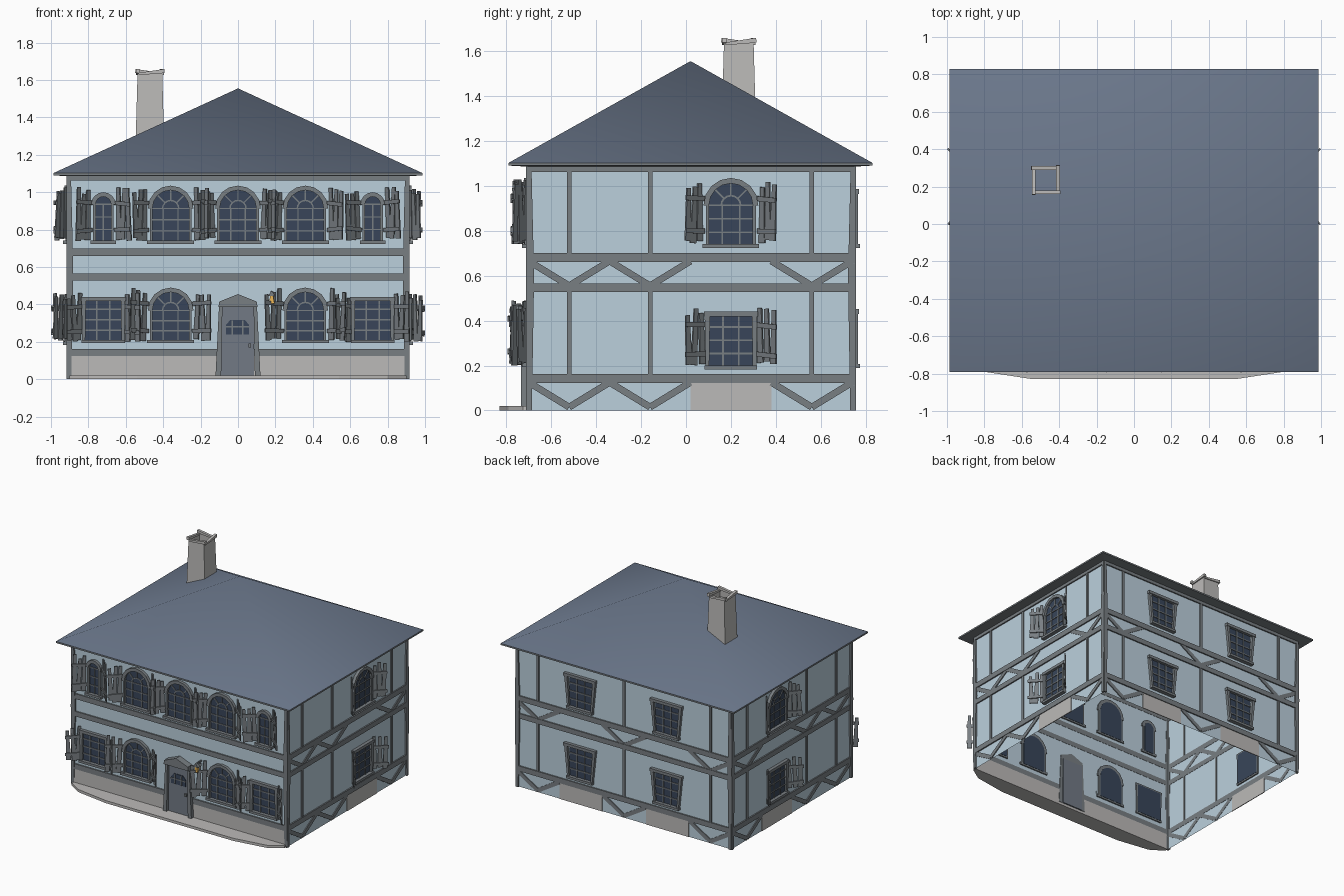
import bpy, bmesh, math, random
from mathutils import Matrix, Vector

if "Cube" in bpy.data.objects:
    bpy.data.objects.remove(bpy.data.objects["Cube"])

random.seed(4)
COL = {"wall": (.50, .63, .72, 1), "beam": (.19, .21, .225, 1), "glass": (.04, .06, .10, 1),
       "roof": (.15, .19, .265, 1), "stone": (.50, .49, .48, 1), "door": (.17, .195, .235, 1),
       "lamp": (.85, .48, .10, 1)}
MATS = {}
for n, c in COL.items():
    MATS[n] = bpy.data.materials.new(n)
    MATS[n].diffuse_color = c
parts = {}


def get(name, mat):
    return parts.setdefault(name, (bmesh.new(), mat))[0]


def frame(u, out, origin):
    """Facade frame: local x runs along the wall, y points outward, z is up."""
    m = Matrix((u, out, (0, 0, 1))).transposed().to_4x4()
    m.translation = origin
    return m


FRONT = frame((1, 0, 0), (0, -1, 0), (0, -.70, 0))
BACK = frame((1, 0, 0), (0, 1, 0), (0, .745, 0))
RIGHT = frame((0, 1, 0), (1, 0, 0), (.905, 0, 0))
LEFT = frame((0, 1, 0), (-1, 0, 0), (-.905, 0, 0))


def prism(name, mat, M, pts, d0, d1):
    bm = get(name, mat)
    a = [bm.verts.new(M @ Vector((u, d0, v))) for u, v in pts]
    b = [bm.verts.new(M @ Vector((u, d1, v))) for u, v in pts]
    bm.faces.new(a)
    bm.faces.new(b[::-1])
    for i in range(len(pts)):
        j = (i + 1) % len(pts)
        bm.faces.new((a[i], a[j], b[j], b[i]))


def rect(name, mat, M, u0, u1, v0, v1, d0, d1):
    prism(name, mat, M, [(u0, v0), (u1, v0), (u1, v1), (u0, v1)], d0, d1)


def bar(name, mat, M, a, b, w0, d0, d1, w1=None):
    a, b = Vector(a), Vector(b)
    t = (b - a).normalized()
    n = Vector((-t.y, t.x)) / 2
    w1 = w0 if w1 is None else w1
    prism(name, mat, M, [a - n * w0, b - n * w1, b + n * w1, a + n * w0], d0, d1)


def arc(u, v, r, k=8):
    return [(u + r * math.cos(math.pi * i / k), v + r * math.sin(math.pi * i / k)) for i in range(k + 1)]


def arch(M, u, v, r0, r1, d0, d1):
    p, q = arc(u, v, r0), arc(u, v, r1)
    for i in range(8):
        prism("window_frames", "beam", M, [p[i], p[i + 1], q[i + 1], q[i]], d0, d1)


# Shutters: ragged leaning planks with two battens, swung out from the wall
def shutters(M, u, half, v0, h, w=.12):
    for s in (-1, 1):
        a = math.radians(41)
        F = M @ Matrix.Translation((u + s * (half + .005), .004, 0)) @ Matrix(
            ((s * math.cos(a), -s * math.sin(a), 0, 0), (math.sin(a), math.cos(a), 0, 0), (0, 0, 1, 0), (0, 0, 0, 1)))
        for k in range(3):
            c = w * (k + .5) / 3
            j = random.uniform(-.008, .008)
            bar("shutter_planks", "beam", F, (c - j, v0 + random.uniform(0, .02)),
                (c + j, v0 + h - random.uniform(0, .04)), .034, -.004, .004, .022)
        for f in (.2, .7):
            bar("shutter_battens", "beam", F, (-.005, v0 + h * f),
                (w + .003, v0 + h * f + random.uniform(-.012, .012)), .022, .004, .012)


def arched_window(M, u, v0, r, h):
    s = v0 + h - r
    ri = r - .024
    prism("window_panes", "glass", M, [(u - ri, v0), (u + ri, v0)] + arc(u, s, ri), -.012, .004)
    arch(M, u, s, ri, r, -.01, .022)
    for k in (-1, 1):
        rect("window_frames", "beam", M, u + k * (ri + .006) - .007, u + k * (ri + .006) + .007, v0, s, -.01, .018)
    rect("window_sills", "beam", M, u - r - .004, u + r + .004, v0 - .012, v0 + .006, -.01, .03)
    # glazing bars: grid below, fan above
    for k in ((-1, 1) if r > .1 else (0,)):
        bar("glazing_bars", "beam", M, (u + k * ri * .4, v0), (u + k * ri * .4, s), .007, 0, .01)
    for f in (.33, .66, 1):
        z = v0 + (s - v0) * f
        bar("glazing_bars", "beam", M, (u - ri, z), (u + ri, z), .007, 0, .01)
    if r > .1:
        arch(M, u, s, ri * .4, ri * .48, 0, .01)
        for d in (45, 90, 135):
            c, t = math.cos(math.radians(d)), math.sin(math.radians(d))
            bar("glazing_bars", "beam", M, (u + c * ri * .45, s + t * ri * .45), (u + c * ri, s + t * ri), .007, 0, .01)


def square_window(M, u, v0, half, h, flare=0):
    t = half + flare
    prism("window_panes", "glass", M, [(u - half, v0), (u + half, v0), (u + half, v0 + h), (u - half, v0 + h)], -.012, .004)
    for k in (-1, 1):
        bar("window_frames", "beam", M, (u + k * half, v0), (u + k * t, v0 + h), .016, -.01, .02, .024)
        bar("glazing_bars", "beam", M, (u + k * half / 3, v0), (u + k * half / 3, v0 + h), .008, 0, .01)
    bar("window_frames", "beam", M, (u - t - .015, v0 + h), (u + t + .015, v0 + h), .022, -.01, .025)
    rect("window_sills", "beam", M, u - half - .012, u + half + .012, v0 - .012, v0 + .006, -.01, .03)
    for f in (.25, .5, .75):
        bar("glazing_bars", "beam", M, (u - half, v0 + h * f), (u + half, v0 + h * f), .008, 0, .01)


# Walls: open four-sided shell
bm = get("walls", "wall")
ring = [(-.905, -.70), (.905, -.70), (.905, .745), (-.905, .745)]
lo, hi = [[bm.verts.new((x, y, z)) for x, y in ring] for z in (0, 1.1)]
for i in range(4):
    bm.faces.new((lo[i], lo[(i + 1) % 4], hi[(i + 1) % 4], hi[i]))

# Roof pyramid and eaves board
edge = [(-.987, -.79), (.987, -.79), (.987, .83), (-.987, .83)]
bm = get("roof", "roof")
apex = bm.verts.new((0, .02, 1.555))
base = [bm.verts.new((x, y, 1.102)) for x, y in edge]
for i in range(4):
    bm.faces.new((base[i], base[(i + 1) % 4], apex)).smooth = True
bm = get("eaves", "beam")
loops = [[bm.verts.new((x, y, z)) for x, y in r] for r, z in ((edge, 1.102), (edge, 1.09), (ring, 1.085))]
for a, b in zip(loops, loops[1:]):
    for i in range(4):
        bm.faces.new((a[i], a[(i + 1) % 4], b[(i + 1) % 4], b[i]))

# Timber bands and corner posts on every side
for M, u0, u1 in ((FRONT, -.905, .905), (BACK, -.905, .905), (RIGHT, -.70, .745), (LEFT, -.70, .745)):
    for v0, v1 in ((.123, .163), (.527, .565), (.66, .70), (1.062, 1.095)):
        rect("timber_bands", "beam", M, u0, u1, v0, v1, -.002, .01)
    for u, s in ((u0, 1), (u1, -1)):
        prism("corner_posts", "beam", M, [(u - s * .006, 0), (u + s * .014, 0), (u + s * .024, .6), (u + s * .012, 1.09),
                                          (u - s * .006, 1.09), (u - s * .012, .6)], -.002, .012)

# Half-timbering: posts, V braces, and stone patches under the windows
for M, posts, gaps in ((RIGHT, (-.52, -.16, .56), (.2,)), (LEFT, (-.52, -.16, .56), (.2,)),
                       (BACK, (-.73, 0, .73), (-.365, .365))):
    for u in posts:
        for v0, v1 in ((.163, .527), (.70, 1.062)):
            rect("timber_posts", "beam", M, u - .01, u + .01, v0, v1, -.002, .008)
        for v0, v1 in ((.015, .125), (.555, .665)):
            for s in (-1, 1):
                bar("timber_braces", "beam", M, (u, v0), (u + s * .18, v1), .03, -.002, .007)
    for u in gaps:
        rect("stone_patches", "stone", M, u - .18, u + .18, 0, .123, -.002, .004)

# Front windows
for u in (-.36, 0, .36):
    arched_window(FRONT, u, .735, .122, .30)
    shutters(FRONT, u, .122, .74, .29, .10)
for s in (-1, 1):
    arched_window(FRONT, s * .36, .205, .122, .285)
    shutters(FRONT, s * .36, .122, .20, .29)
    arched_window(FRONT, s * .72, .735, .065, .265)
    shutters(FRONT, s * .72, .065, .74, .29, .10)
    square_window(FRONT, s * .72, .205, .105, .225)
    shutters(FRONT, s * .72, .11, .20, .27, .11)
# Side windows
for M in (LEFT, RIGHT):
    arched_window(M, .2, .735, .122, .30)
    shutters(M, .2, .122, .74, .29, .10)
    square_window(M, .2, .195, .105, .235)
    shutters(M, .2, .11, .20, .26)
# Back windows with flared frames
for u in (-.365, .365):
    for v in (.20, .735):
        square_window(BACK, u, v, .098, .24, .022)

# Front plinth and pavement
rect("plinth", "stone", FRONT, -.90, .90, 0, .123, -.002, .008)
top = frame((1, 0, 0), (0, 0, 1), (0, 0, 0))
bm = get("pavement", "stone")
out = [(-.90, -.70), (-.90, -.725), (-.80, -.79), (-.54, -.83), (.54, -.83), (.80, -.79), (.90, -.725), (.90, -.70)]
f = bm.faces.new([bm.verts.new((x, y, 0)) for x, y in out])
g = bmesh.ops.extrude_face_region(bm, geom=[f])["geom"]
bmesh.ops.translate(bm, verts=[v for v in g if isinstance(v, bmesh.types.BMVert)], vec=(0, 0, .02))

# Door, frame, gabled hood, fanlight and lamp
rect("door", "door", FRONT, -.09, .085, .02, .385, -.012, .014)
for s in (-1, 1):
    bar("door_frame", "beam", FRONT, (s * .105, .02), (s * .092, .40), .03, -.005, .035, .018)
prism("door_hood", "beam", FRONT, [(-.105, .385), (.105, .385), (.10, .415), (0, .455), (-.10, .415)], -.005, .05)
prism("door_glass", "glass", FRONT, [(-.065, .24), (.06, .24), (.06, .29), (.035, .318), (-.04, .318), (-.065, .29)], .01, .018)
for u in (-.03, .025):
    bar("door_bars", "beam", FRONT, (u, .24), (u, .315), .008, .014, .022)
bar("door_bars", "beam", FRONT, (-.065, .28), (.06, .28), .008, .014, .022)
rect("door_handle", "beam", FRONT, .055, .07, .17, .19, .012, .03)
prism("lamp_glass", "lamp", FRONT, [(.165, .405), (.195, .405), (.188, .445), (.172, .445)], .04, .068)
prism("lamp_cap", "beam", FRONT, [(.16, .445), (.20, .445), (.18, .475)], .035, .073)
rect("lamp_bracket", "beam", FRONT, .175, .185, .462, .472, 0, .055)

# Open chimney shaft with loose, tilted rim stones
bm = get("chimney", "stone")
c = Vector((-.471, .235, 0))
rows = [[bm.verts.new(c + Vector((x * r, y * r, z))) for x, y in ((-1, -1), (1, -1), (1, 1), (-1, 1))]
        for r, z in ((.076, 1.28), (.066, 1.635))]
for i in range(4):
    bm.faces.new((rows[0][i], rows[0][(i + 1) % 4], rows[1][(i + 1) % 4], rows[1][i]))
for k in range(4):
    R = Matrix.Translation(c) @ Matrix.Rotation(k * math.pi / 2, 4, 'Z')
    bar("chimney_rim", "stone", R, (-.078, 1.648), (.06, 1.632), .022, .055, .075, .012)

# Turn every collected part into an object
for name, (bm, mat) in parts.items():
    bmesh.ops.recalc_face_normals(bm, faces=bm.faces)
    me = bpy.data.meshes.new(name)
    bm.to_mesh(me)
    bm.free()
    me.materials.append(MATS[mat])
    bpy.context.collection.objects.link(bpy.data.objects.new(name, me))

for m in bpy.data.materials:
    if m.users and not m.is_grease_pencil:
        m.use_nodes = True
        m.node_tree.nodes["Principled BSDF"].inputs["Base Color"].default_value = m.diffuse_color
